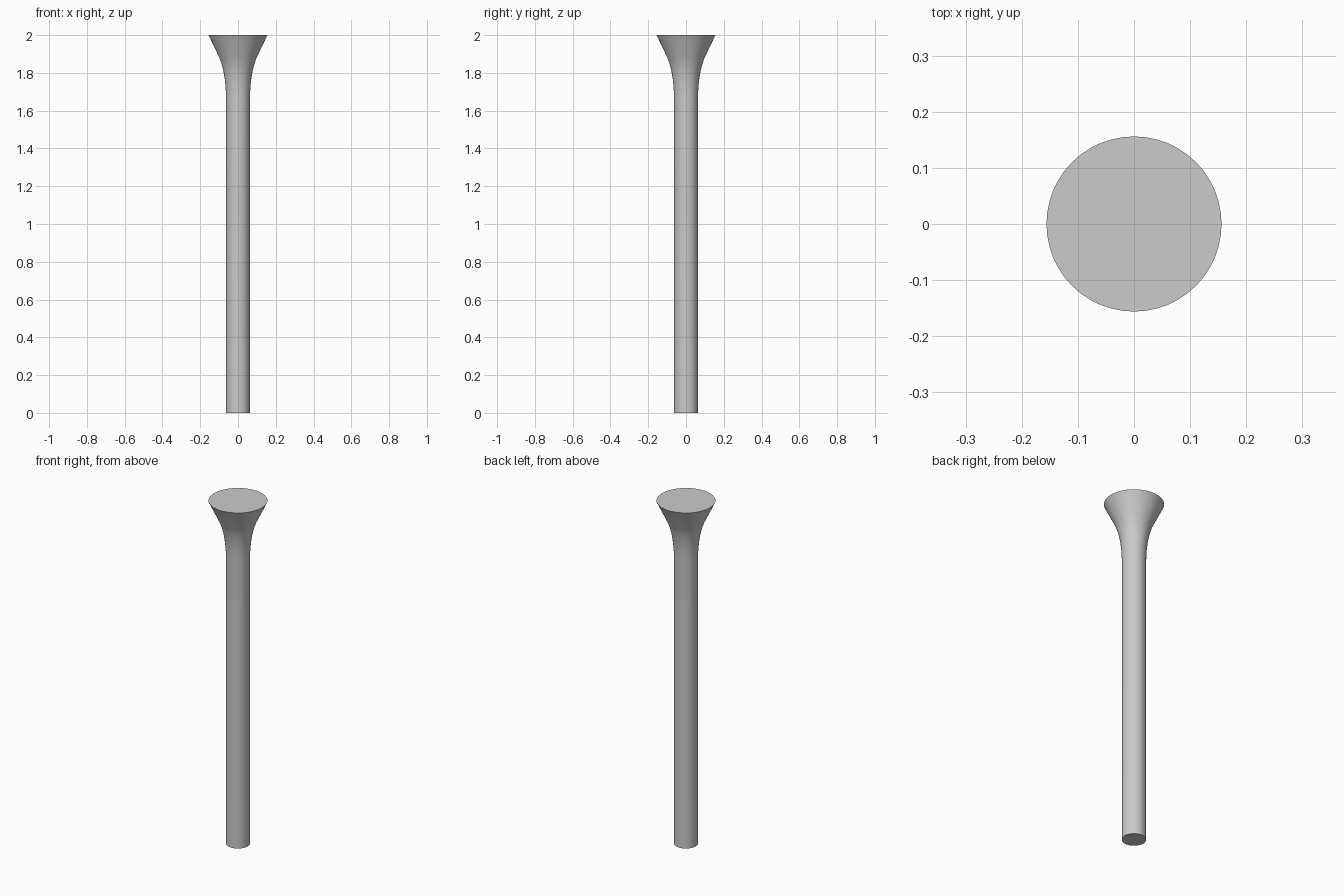
import bpy, bmesh, math

if "Cube" in bpy.data.objects:
    bpy.data.objects.remove(bpy.data.objects["Cube"])

SEGMENTS = 48
# Outline as (radius, height): straight shaft, then a flared head
PROFILE = [(0.063, 0.0), (0.063, 1.67), (0.066, 1.73), (0.0705, 1.77),
           (0.077, 1.81), (0.086, 1.845), (0.096, 1.875), (0.156, 2.0)]

# Flared peg: stacked rings bridged into a closed solid
bm = bmesh.new()
rings = []
for r, z in PROFILE:
    rings.append([bm.verts.new((r * math.cos(2 * math.pi * i / SEGMENTS),
                                r * math.sin(2 * math.pi * i / SEGMENTS), z))
                  for i in range(SEGMENTS)])
for low, high in zip(rings, rings[1:]):
    for i in range(SEGMENTS):
        j = (i + 1) % SEGMENTS
        bm.faces.new((low[i], low[j], high[j], high[i]))

# Flat end caps
bm.faces.new(list(reversed(rings[0])))
bm.faces.new(rings[-1])

mesh = bpy.data.meshes.new("flared_peg")
bm.to_mesh(mesh)
bm.free()
peg = bpy.data.objects.new("flared_peg", mesh)
bpy.context.collection.objects.link(peg)

# Smooth sides, sharp rims
bpy.context.view_layer.objects.active = peg
peg.select_set(True)
bpy.ops.object.shade_smooth_by_angle(angle=math.radians(35))
